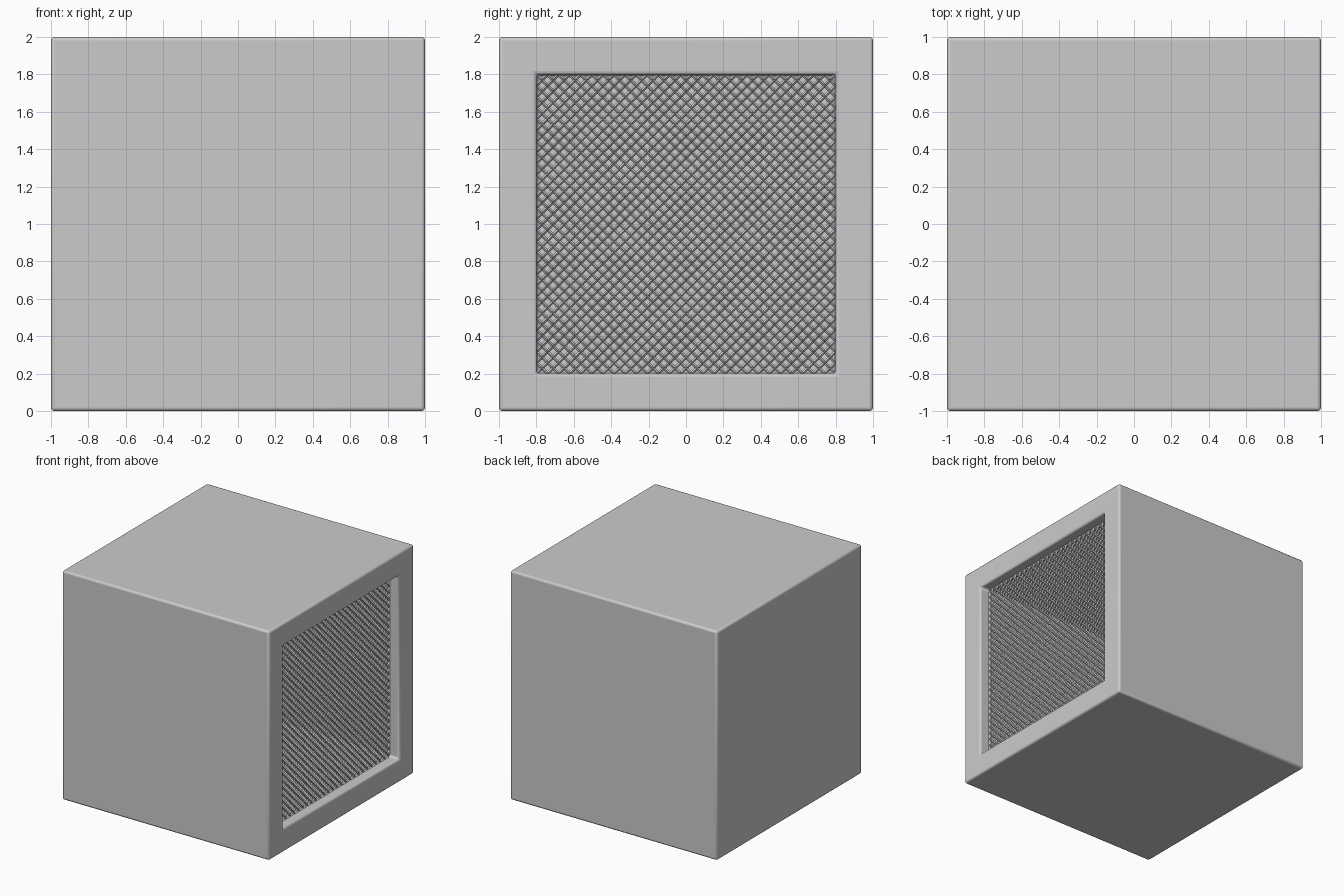
import bpy, bmesh, math
from mathutils import Matrix

if "Cube" in bpy.data.objects:
    bpy.data.objects.remove(bpy.data.objects["Cube"])

WALL = 0.2       # wall thickness around the opening
CELLS = 27       # diamonds across the grille


def add_object(name, bm):
    mesh = bpy.data.meshes.new(name)
    bm.to_mesh(mesh)
    bm.free()
    obj = bpy.data.objects.new(name, mesh)
    bpy.context.collection.objects.link(obj)
    return obj


# Hollow box, open on the +x side
bm = bmesh.new()
bmesh.ops.create_cube(bm, size=2, matrix=Matrix.Translation((0, 0, 1)))
opening = max(bm.faces, key=lambda f: f.calc_center_median().x)
bmesh.ops.inset_individual(bm, faces=[opening], thickness=WALL, use_even_offset=True)
bmesh.ops.inset_individual(bm, faces=[opening], thickness=0)
bmesh.ops.translate(bm, verts=list(opening.verts), vec=(-(2 - WALL), 0, 0))
box = add_object("box_shell", bm)

# Small rounded edges
bevel = box.modifiers.new("rounded_edges", 'BEVEL')
bevel.width = 0.018
bevel.segments = 3
bevel.limit_method = 'ANGLE'
bevel.angle_limit = math.radians(40)

bpy.context.view_layer.objects.active = box
box.select_set(True)
bpy.ops.object.shade_smooth_by_angle(angle=math.radians(35))
box.select_set(False)

# Diamond lattice grille set back in the opening
bm = bmesh.new()
bmesh.ops.create_grid(bm, x_segments=CELLS, y_segments=CELLS, size=1 - WALL)
straight = [e for e in bm.edges if not e.is_boundary]
bmesh.ops.poke(bm, faces=list(bm.faces))
bmesh.ops.dissolve_edges(bm, edges=straight, use_verts=False)
bmesh.ops.transform(
    bm, verts=list(bm.verts),
    matrix=Matrix.Translation((0.9, 0, 1)) @ Matrix.Rotation(math.pi / 2, 4, 'Y'))
grille = add_object("mesh_grille", bm)
wire = grille.modifiers.new("wires", 'WIREFRAME')
wire.thickness = 0.018
wire.use_boundary = True
wire.use_replace = True
wire.use_even_offset = True
